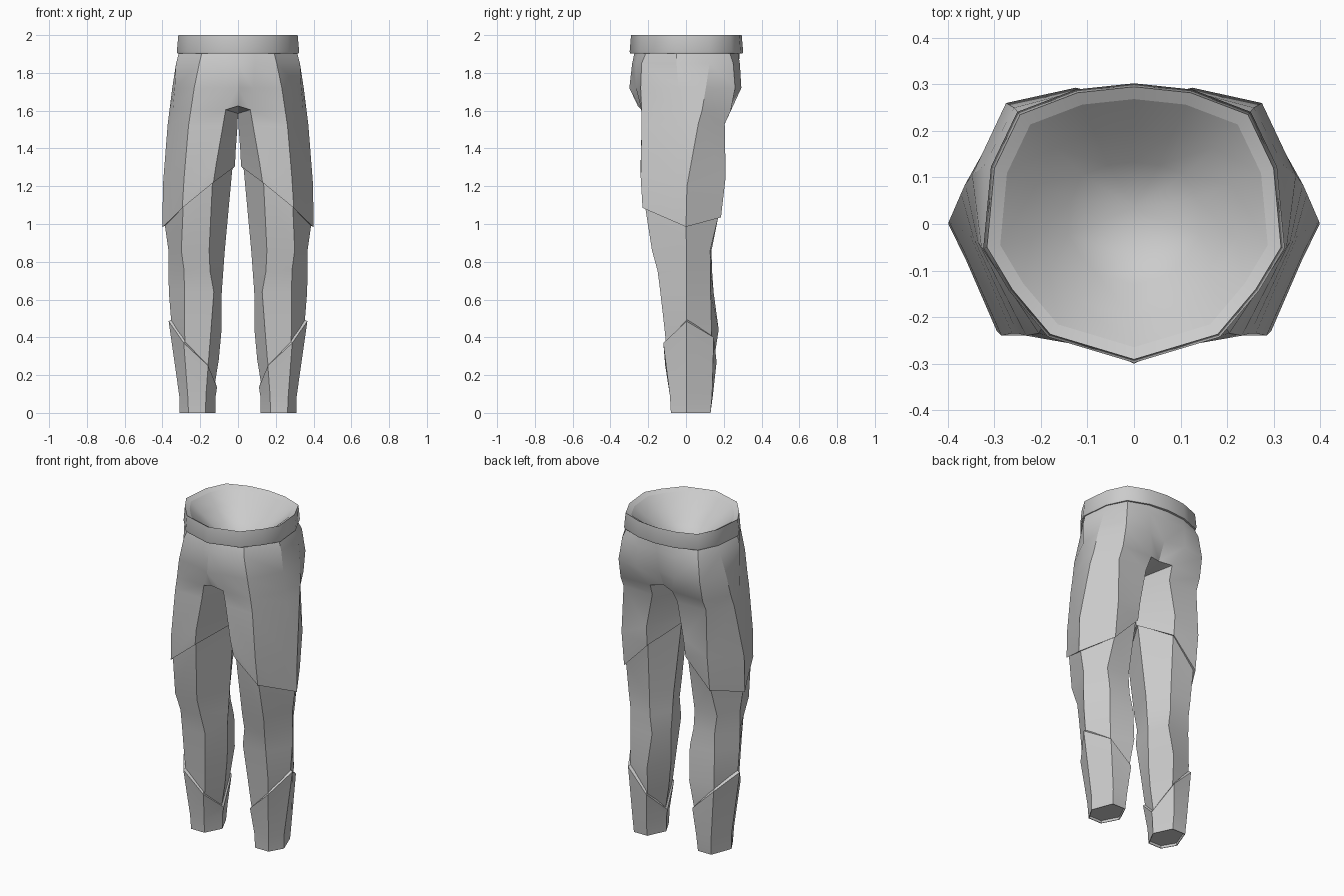
import bpy, bmesh

if "Cube" in bpy.data.objects:
    bpy.data.objects.remove(bpy.data.objects["Cube"])

cloth = bpy.data.materials.new("grey cloth")
cloth.diffuse_color = (0.6, 0.6, 0.6, 1)
cloth.use_nodes = True
cloth.node_tree.nodes["Principled BSDF"].inputs["Base Color"].default_value = cloth.diffuse_color


def finish(bm, name, angle=0.45, merge=True):
    """Turn a half mesh (x >= 0) into a mirrored object."""
    bmesh.ops.recalc_face_normals(bm, faces=bm.faces)
    mesh = bpy.data.meshes.new(name)
    bm.to_mesh(mesh)
    bm.free()
    mesh.materials.append(cloth)
    ob = bpy.data.objects.new(name, mesh)
    bpy.context.collection.objects.link(ob)
    mod = ob.modifiers.new("mirror", 'MIRROR')
    mod.use_mirror_merge = merge
    mod.use_clip = merge
    bpy.ops.object.select_all(action='DESELECT')
    bpy.context.view_layer.objects.active = ob
    ob.select_set(True)
    bpy.ops.object.modifier_apply(modifier="mirror")
    bpy.ops.object.shade_smooth_by_angle(angle=angle)
    return ob


def ring(bm, pts):
    return [bm.verts.new(p) for p in pts]


def bridge(bm, a, b, closed=True):
    n = len(a)
    for i in range(n if closed else n - 1):
        j = (i + 1) % n
        bm.faces.new((a[i], a[j], b[j], b[i]))


def inset(pts, f, dz=0.0):
    cx = sum(p[0] for p in pts) / len(pts)
    cy = sum(p[1] for p in pts) / len(pts)
    return [(cx + (x - cx) * f, cy + (y - cy) * f, z + dz) for x, y, z in pts]


# Hips: half rings from front centre, round the side, to back centre
hips = [
    [(0, -.272, 1.91), (.09, -.25, 1.91), (.19, -.21, 1.91), (.312, -.05, 1.91),
     (.295, .12, 1.91), (.24, .23, 1.91), (.12, .275, 1.91), (0, .285, 1.91)],
    [(0, -.285, 1.85), (.09, -.265, 1.85), (.205, -.235, 1.85), (.328, -.05, 1.85),
     (.322, .125, 1.85), (.258, .25, 1.85), (.125, .285, 1.85), (0, .28, 1.85)],
    [(0, -.30, 1.72), (.08, -.265, 1.72), (.232, -.24, 1.72), (.335, -.04, 1.72),
     (.348, .105, 1.72), (.275, .26, 1.72), (.125, .293, 1.72), (0, .262, 1.72)],
    [(0, -.255, 1.625), (.065, -.237, 1.605), (.25, -.235, 1.6), (.345, -.03, 1.6),
     (.363, .085, 1.6), (.278, .237, 1.6), (.075, .24, 1.605), (0, .215, 1.615)],
]
# Thigh rings: front inner, front outer, side, outer, back outer, back inner, inner
thigh = [
    [(.08, -.235, 1.52), (.262, -.235, 1.52), (.352, -.025, 1.53), (.372, .065, 1.53),
     (.28, .205, 1.53), (.085, .205, 1.53), (.004, 0, 1.5)],
    [(.115, -.24, 1.32), (.285, -.24, 1.25), (.365, -.06, 1.22), (.398, .005, 1.2),
     (.29, .21, 1.25), (.125, .205, 1.32), (.013, 0, 1.38)],
    [(.13, -.23, 1.22), (.295, -.23, 1.085), (.36, -.08, 1.02), (.399, 0, .985),
     (.29, .185, 1.035), (.13, .19, 1.2), (.016, 0, 1.305)],
]

bm = bmesh.new()
rows = [ring(bm, r) for r in hips]
for a, b in zip(rows, rows[1:]):
    bridge(bm, a, b, closed=False)
last = rows[-1]
crotch = bm.verts.new((0, 0, 1.585))
bm.faces.new((last[0], last[1], crotch))
bm.faces.new((crotch, last[6], last[7]))
prev = last[1:7] + [crotch]
for r in thigh + [inset(thigh[-1], .93, .005)]:
    cur = ring(bm, r)
    bridge(bm, prev, cur)
    prev = cur
finish(bm, "hips_and_thighs")

# Waistband: raised belt with a sloping upper rim
belt = [(0, -.291), (.18, -.237), (.262, -.14), (.316, -.05),
        (.30, .12), (.245, .235), (.122, .282), (0, .295)]


def belt_ring(f, z):
    return [(x * f, y * f, z) for x, y in belt]


bm = bmesh.new()
rows = [ring(bm, belt_ring(f, z)) for f, z in
        ((.95, 1.903), (1.015, 1.903), (1.025, 1.913), (1.0, 2.0), (.91, 1.985))]
for a, b in zip(rows, rows[1:]):
    bridge(bm, a, b, closed=False)
finish(bm, "waistband", angle=0.8)

# Lining: smooth funnel closing the waist opening, ending in a short centre seam
bm = bmesh.new()
rows = [ring(bm, belt_ring(f, z)) for f, z in
        ((.91, 1.985), (.7, 1.925), (.45, 1.86))]
for a, b in zip(rows, rows[1:]):
    bridge(bm, a, b, closed=False)
front_end = bm.verts.new((0, -.07, 1.80))
back_end = bm.verts.new((0, .035, 1.79))
inner = rows[-1]
for i in range(7):
    bm.faces.new((inner[i], inner[i + 1], front_end if i < 3 else back_end))
bm.faces.new((inner[3], back_end, front_end))
lining = finish(bm, "waist_lining", angle=1.2)
if sum(p.normal.z for p in lining.data.polygons) < 0:
    lining.data.flip_normals()


def hexagon(z, xo, xfo, xfi, xi, yf, ybo, ybi):
    return [(xfi, yf, z), (xfo, yf, z), (xo, .003, z),
            (xfo, ybo, z), (xfi, ybi, z), (xi, .02, z)]


# Lower legs: six-sided tubes emerging from under the thigh hem
hem = [p for i, p in enumerate(thigh[-1]) if i != 2]
bm = bmesh.new()
prev = ring(bm, inset(hem, .94, .012))
for row in ((.86, .368, .300, .153, .070, -.18, .128, .135),
            (.75, .368, .285, .148, .078, -.15, .13, .138),
            (.64, .366, .284, .128, .086, -.136, .13, .146),
            (.44, .350, .284, .143, .087, -.113, .135, .173),
            (.28, .320, .274, .156, .102, -.098, .13, .148),
            (.12, .295, .25, .175, .128, -.08, .12, .13)):
    cur = ring(bm, hexagon(*row))
    bridge(bm, prev, cur)
    prev = cur
finish(bm, "lower_legs", merge=False)

# Ankle cuffs: slanted raised rim, tapering to a recessed closed end
rim = [(.158, -.110, .25), (.287, -.12, .37), (.367, .003, .485),
       (.290, .147, .40), (.156, .162, .27), (.111, .02, .135)]
bm = bmesh.new()
prev = ring(bm, inset(rim, .87, .012))
foot = hexagon(0, .31, .262, .172, .12, -.08, .13, .13)
for r in (rim, hexagon(.09, .311, .266, .17, .118, -.085, .138, .142),
          foot, inset(foot, .96), inset(foot, .95, .015)):
    cur = ring(bm, r)
    bridge(bm, prev, cur)
    prev = cur
bm.faces.new(prev)
finish(bm, "ankle_cuffs", angle=0.6, merge=False)
